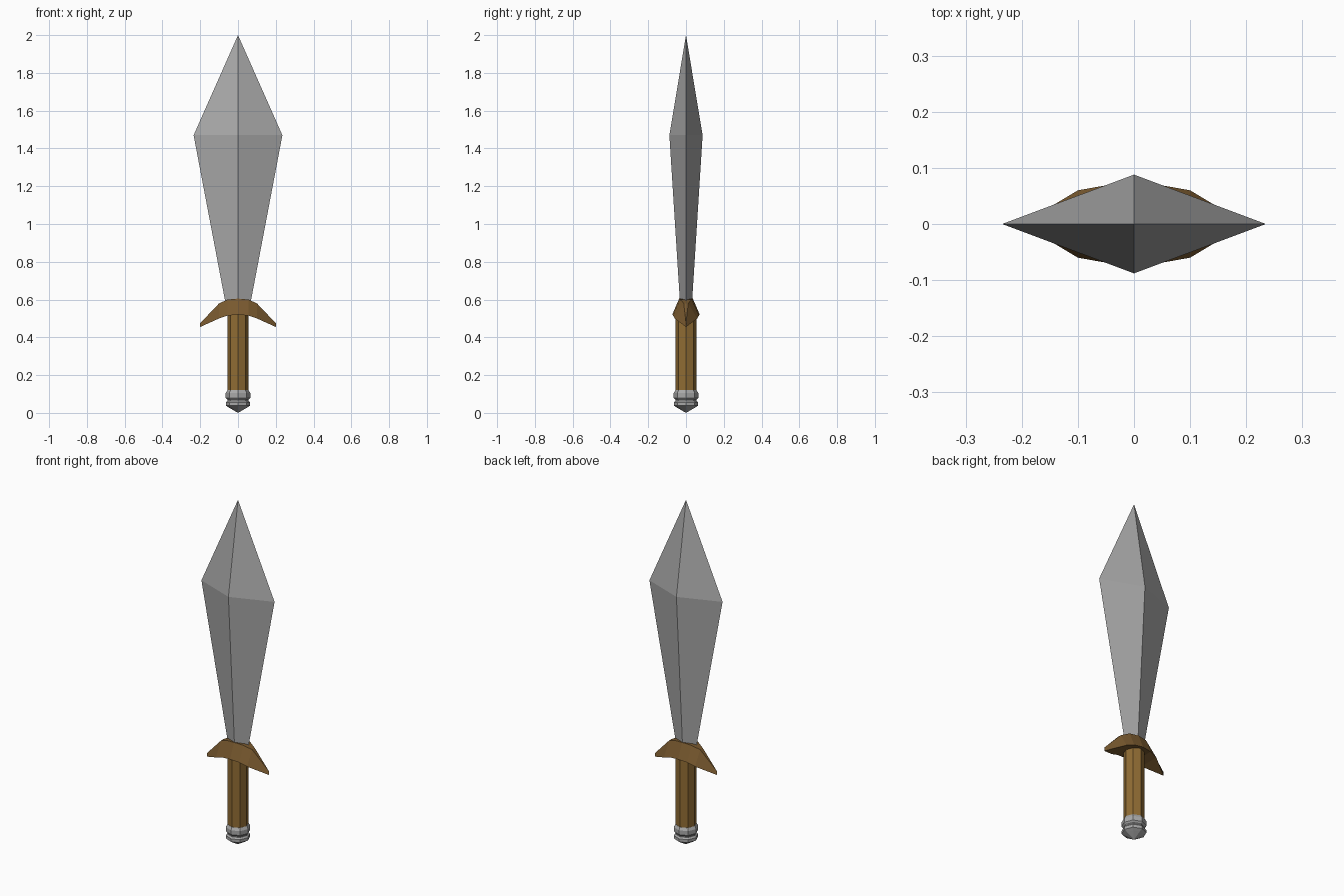
import bpy
import bmesh
from math import cos, sin, pi

cube = bpy.data.objects.get("Cube")
if cube:
    bpy.data.objects.remove(cube, do_unlink=True)


def material(name, rgb):
    mat = bpy.data.materials.new(name)
    mat.use_nodes = True
    colour = (*rgb, 1)
    mat.diffuse_color = colour
    mat.node_tree.nodes["Principled BSDF"].inputs["Base Color"].default_value = colour
    return mat


steel = material("steel grey", (0.40, 0.40, 0.40))
grip_wood = material("grip brown", (0.28, 0.15, 0.034))
guard_wood = material("guard brown", (0.19, 0.10, 0.028))


def loft(name, rings, mat):
    """Skin a list of equal-length point rings and cap both ends."""
    bm = bmesh.new()
    loops = [[bm.verts.new(p) for p in ring] for ring in rings]
    n = len(loops[0])
    for a, b in zip(loops, loops[1:]):
        for i in range(n):
            j = (i + 1) % n
            bm.faces.new((a[i], a[j], b[j], b[i]))
    bm.faces.new(loops[0][::-1])
    bm.faces.new(loops[-1])
    bmesh.ops.remove_doubles(bm, verts=bm.verts, dist=0.0005)
    bmesh.ops.dissolve_degenerate(bm, edges=bm.edges, dist=0.0001)
    bmesh.ops.recalc_face_normals(bm, faces=bm.faces)
    mesh = bpy.data.meshes.new(name)
    bm.to_mesh(mesh)
    bm.free()
    mesh.materials.append(mat)
    obj = bpy.data.objects.new(name, mesh)
    bpy.context.collection.objects.link(obj)
    return obj


def ring(sides, rx, ry, z):
    return [(rx * cos(2 * pi * i / sides), ry * sin(2 * pi * i / sides), z)
            for i in range(sides)]


# Blade: diamond section, widest near the top
loft("blade", [ring(4, rx, ry, z) for rx, ry, z in
               [(0.064, 0.031, 0.57), (0.235, 0.088, 1.47), (0, 0, 2)]], steel)

# Guard: drooping arms, wide underneath and narrow on top
half = [(0, 0.073, 0.036, 0.52, 0.605), (0.055, 0.068, 0.03, 0.515, 0.60),
        (0.1, 0.06, 0.012, 0.50, 0.58), (0.2, 0, 0, 0.455, 0.475)]
stations = [(-x, *rest) for x, *rest in half[:0:-1]] + half
loft("guard", [[(x, -wide, low), (x, wide, low), (x, narrow, high), (x, -narrow, high)]
               for x, wide, narrow, low, high in stations], guard_wood)

# Grip: straight eight-sided handle
loft("grip", [ring(8, 0.055, 0.055, z) for z in (0.1, 0.54)], grip_wood)

# Pommel: two bevelled bands and a pointed cap
pommel = [(0, 0), (0.048, 0.028), (0.064, 0.038), (0.064, 0.055), (0.056, 0.064),
          (0.056, 0.07), (0.065, 0.08), (0.065, 0.105), (0.056, 0.12)]
loft("pommel", [ring(8, r, r, z) for r, z in pommel], steel)
